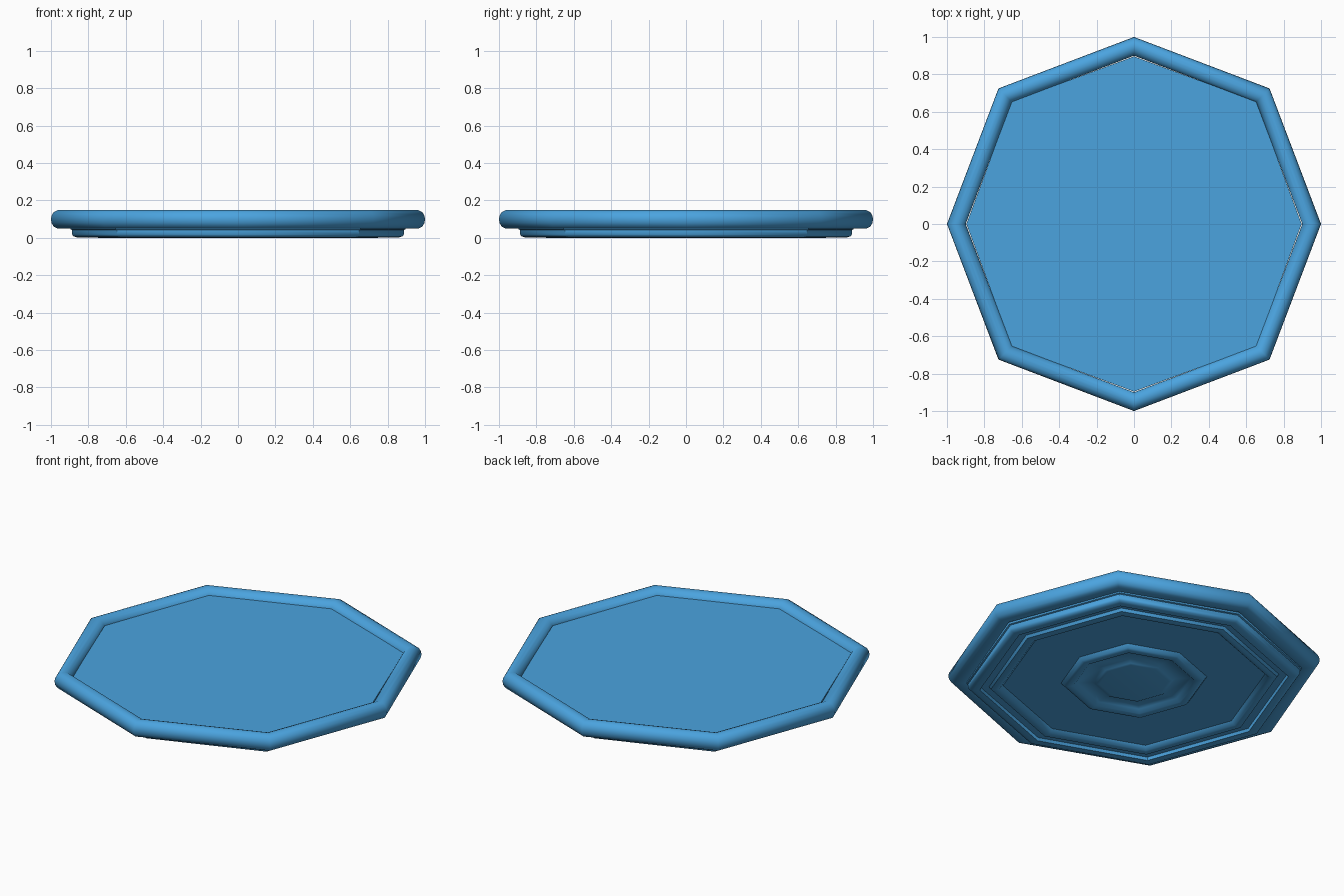
import bpy, bmesh, math

if "Cube" in bpy.data.objects:
    bpy.data.objects.remove(bpy.data.objects["Cube"])

blue = bpy.data.materials.new("plain_blue")
blue.diffuse_color = (0.07, 0.37, 0.74, 1)
blue.use_nodes = True
blue.node_tree.nodes["Principled BSDF"].inputs["Base Color"].default_value = blue.diffuse_color


def octagon_lathe(name, profile, diagonal, closed, smooth):
    """Sweep an (r, z) profile round eight corners; diagonal corners sit slightly further out."""
    bm = bmesh.new()
    rings = []
    for r, z in profile:
        ring = []
        for i in range(8):
            a = i * math.pi / 4
            k = r * (diagonal if i % 2 else 1)
            ring.append(bm.verts.new((k * math.cos(a), k * math.sin(a), z)))
        rings.append(ring)
    pairs = list(zip(rings, rings[1:]))
    if closed:
        pairs.append((rings[-1], rings[0]))
    else:
        bm.faces.new(rings[0])
        bm.faces.new(rings[-1])
    for a, b in pairs:
        for i in range(8):
            j = (i + 1) % 8
            bm.faces.new((a[i], a[j], b[j], b[i]))
    bmesh.ops.recalc_face_normals(bm, faces=bm.faces)
    mesh = bpy.data.meshes.new(name)
    bm.to_mesh(mesh)
    bm.free()
    mesh.materials.append(blue)
    obj = bpy.data.objects.new(name, mesh)
    bpy.context.collection.objects.link(obj)
    bpy.ops.object.select_all(action='DESELECT')
    obj.select_set(True)
    bpy.context.view_layer.objects.active = obj
    bpy.ops.object.shade_smooth_by_angle(angle=math.radians(smooth))
    return obj


# Rounded outer rim, sloping gently down to the panel on its inner side
octagon_lathe("outer_rim", [
    (0.90, 0.055), (0.90, 0.114), (0.91, 0.13), (0.925, 0.143), (0.945, 0.15),
    (0.965, 0.148), (0.985, 0.138), (0.997, 0.118), (1.0, 0.10), (0.997, 0.08),
    (0.985, 0.06), (0.965, 0.05), (0.91, 0.05)], 1.025, True, 50)

# Flat panel with a stepped underside: foot ring, groove, ridge, recess, small ring and hub
octagon_lathe("panel_and_foot", [
    (0.896, 0.115), (0.896, 0.045), (0.887, 0.042), (0.887, 0.018), (0.88, 0.008),
    (0.86, 0.002), (0.825, 0.002), (0.82, 0.02), (0.775, 0.02), (0.765, 0.004),
    (0.745, 0.0), (0.72, 0.003), (0.70, 0.024), (0.39, 0.024),
    (0.375, 0.005), (0.355, 0.0), (0.325, 0.002), (0.305, 0.02),
    (0.225, 0.02), (0.205, 0.008), (0.185, 0.005)], 1.033, False, 44)
